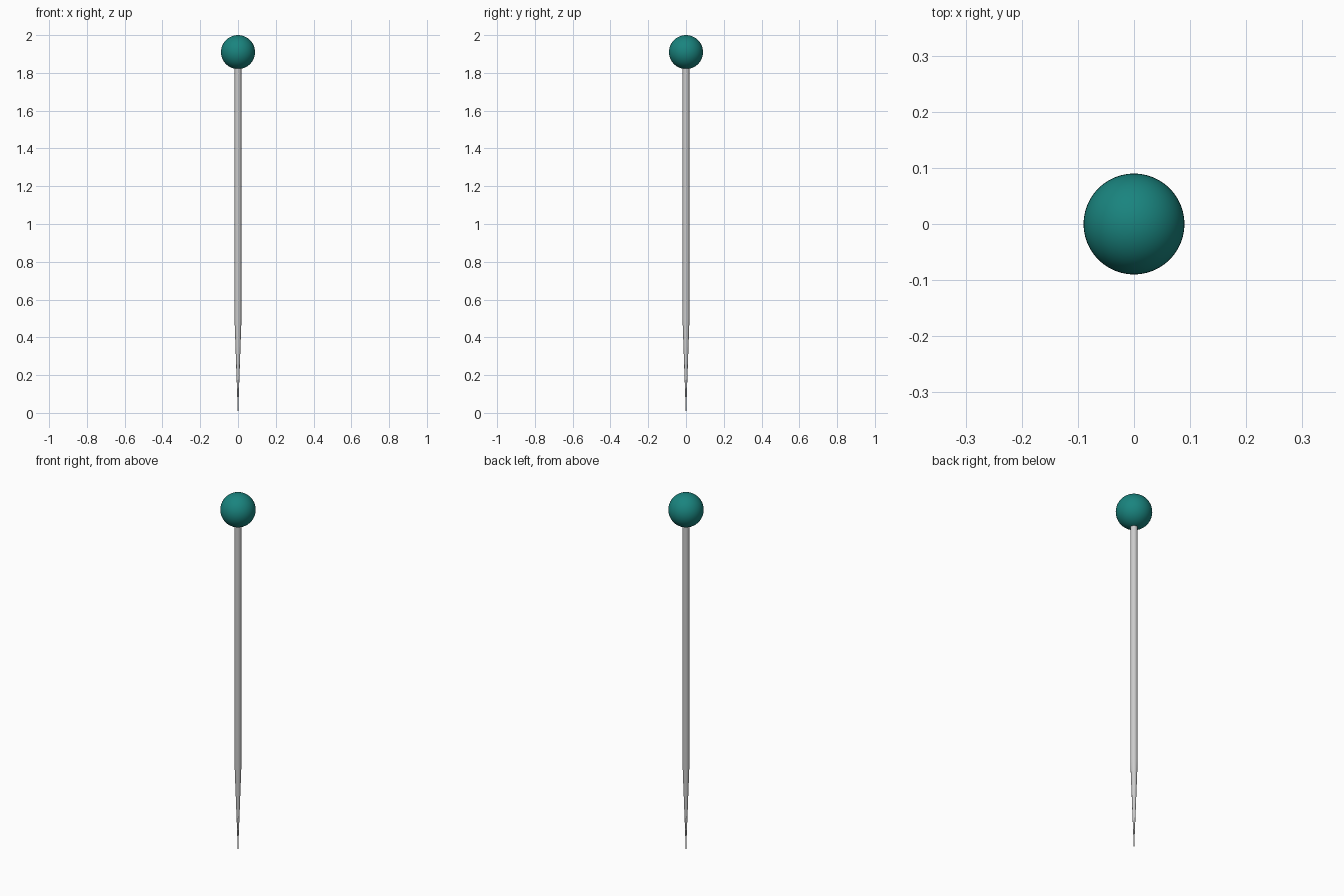
import bpy, bmesh
from math import cos, sin, tau, radians

if "Cube" in bpy.data.objects:
    bpy.data.objects.remove(bpy.data.objects["Cube"])


def lathe(name, profile, sides):
    """Spin (radius, z) rings round the z axis; cap both ends."""
    bm = bmesh.new()
    rings = [[bm.verts.new((r * cos(tau * i / sides), r * sin(tau * i / sides), z))
              for i in range(sides)] for r, z in profile]
    for a, b in zip(rings, rings[1:]):
        for i in range(sides):
            j = (i + 1) % sides
            bm.faces.new((a[i], a[j], b[j], b[i]))
    bm.faces.new(rings[0][::-1])
    bm.faces.new(rings[-1])
    mesh = bpy.data.meshes.new(name)
    bm.to_mesh(mesh)
    bm.free()
    obj = bpy.data.objects.new(name, mesh)
    bpy.context.collection.objects.link(obj)
    return obj


def smooth(obj):
    bpy.ops.object.select_all(action='DESELECT')
    obj.select_set(True)
    bpy.context.view_layer.objects.active = obj
    bpy.ops.object.shade_smooth_by_angle(angle=radians(40))


# Steel shaft, tapering to a fine point
shaft = lathe("pin_shaft", [(0.001, 0), (0.0185, 0.5), (0.0185, 1.86)], 16)
smooth(shaft)

# Round coloured head
bpy.ops.mesh.primitive_uv_sphere_add(segments=48, ring_count=24, radius=0.09,
                                     location=(0, 0, 1.91))
head = bpy.context.object
head.name = "pin_head"
smooth(head)
teal = bpy.data.materials.new("teal")
teal.diffuse_color = (0.01, 0.23, 0.21, 1)
teal.use_nodes = True
teal.node_tree.nodes["Principled BSDF"].inputs["Base Color"].default_value = teal.diffuse_color
head.data.materials.append(teal)
